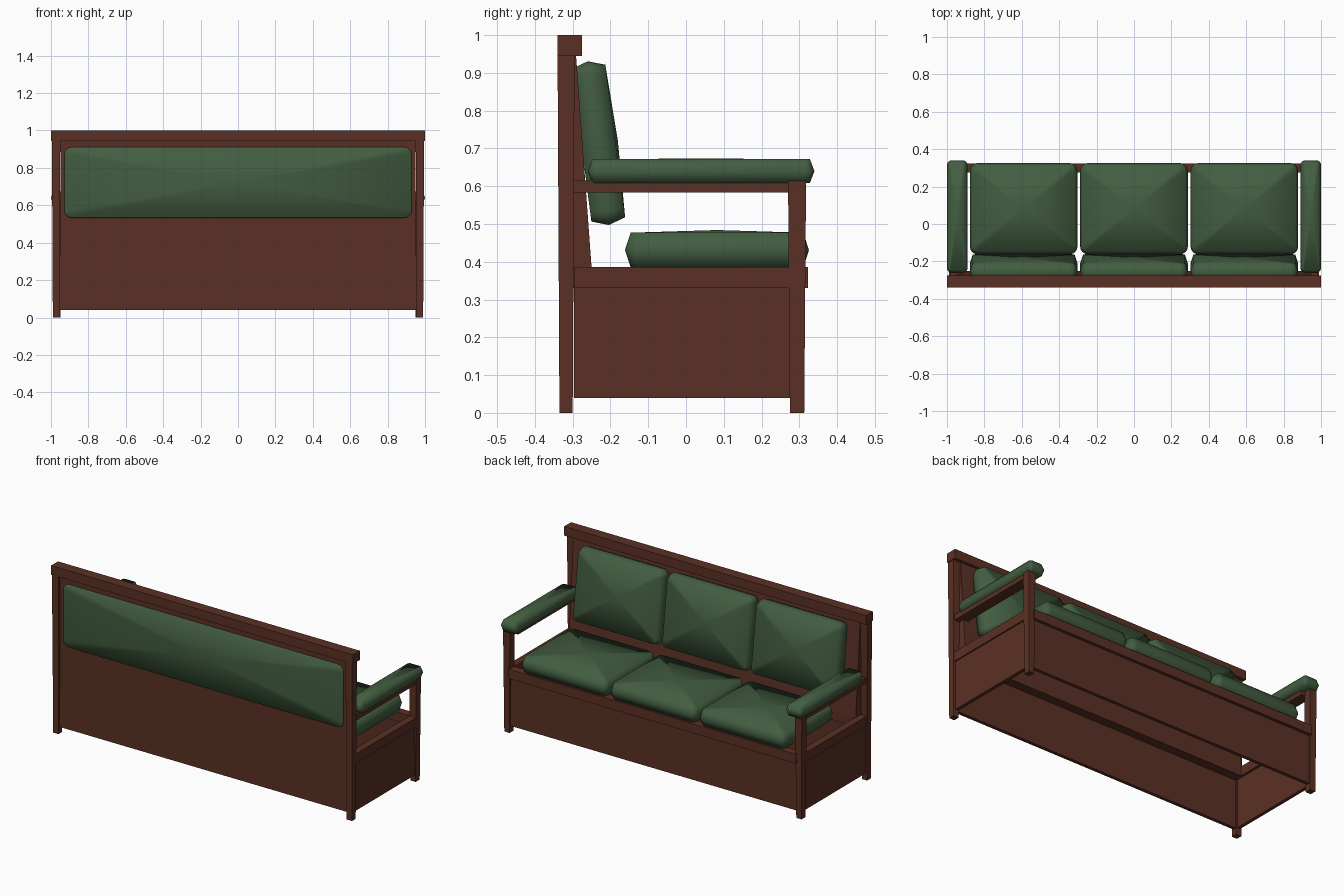
import bpy, bmesh, math
from mathutils import Matrix

if "Cube" in bpy.data.objects:
    bpy.data.objects.remove(bpy.data.objects["Cube"])


def material(name, rgb):
    m = bpy.data.materials.new(name)
    m.diffuse_color = (*rgb, 1)
    m.use_nodes = True
    m.node_tree.nodes["Principled BSDF"].inputs["Base Color"].default_value = m.diffuse_color
    return m


WOOD = material("wood", (0.105, 0.03, 0.018))
GREEN = material("green_fabric", (0.055, 0.11, 0.052))


def finish(name, bm, mat, smooth=False):
    bmesh.ops.recalc_face_normals(bm, faces=bm.faces)
    for f in bm.faces:
        f.smooth = smooth
    me = bpy.data.meshes.new(name)
    bm.to_mesh(me)
    bm.free()
    me.materials.append(mat)
    ob = bpy.data.objects.new(name, me)
    bpy.context.collection.objects.link(ob)
    return ob


def box(name, x, y, z, foot=0.0):
    """Box from (min, max) ranges; foot narrows the lower end."""
    bm = bmesh.new()
    bmesh.ops.create_cube(bm, size=1)
    for v in bm.verts:
        k = foot if v.co.z < 0 else 0
        v.co = [sum(r) / 2 + c * (r[1] - r[0] - 2 * k * (i < 2))
                for i, (r, c) in enumerate(zip((x, y, z), v.co))]
    return finish(name, bm, WOOD)


def cushion(name, loc, size, tilt=0, radius=0.04, inset=0.015, puff=0.007):
    """Rounded slab with a bulging rim and a low central peak."""
    sx, sy, sz = size
    bm = bmesh.new()
    rings = []
    for z, d in ((-sz / 2, inset), (0, 0), (sz / 2, inset)):
        ring = []
        for q, (cx, cy) in enumerate(((1, 1), (-1, 1), (-1, -1), (1, -1))):
            for i in range(5):
                a = math.radians(90 * q + 22.5 * i)
                ring.append(bm.verts.new((
                    cx * (sx / 2 - radius) + (radius - d) * math.cos(a),
                    cy * (sy / 2 - radius) + (radius - d) * math.sin(a), z)))
        rings.append(ring)
    n = len(rings[0])
    peak = bm.verts.new((0, 0, sz / 2 + puff))
    for i in range(n):
        j = (i + 1) % n
        for a, b in zip(rings, rings[1:]):
            bm.faces.new((a[i], a[j], b[j], b[i]))
        bm.faces.new((rings[2][i], rings[2][j], peak))
    bm.faces.new(rings[0][::-1])
    ob = finish(name, bm, GREEN, True)
    ob.matrix_world = Matrix.Translation(loc) @ Matrix.Rotation(math.radians(tilt), 4, 'X')
    return ob


# End frames: posts, rails, side panels and arm pads
for s, side in ((-1, "left"), (1, "right")):
    def sx(a, b):
        return tuple(sorted((s * a, s * b)))
    box("back_post_" + side, sx(0.95, 0.995), (-0.34, -0.295), (0, 0.95), 0.005)
    box("front_post_" + side, sx(0.945, 0.99), (0.27, 0.318), (0, 0.635), 0.005)
    box("side_panel_" + side, sx(0.96, 0.98), (-0.297, 0.275), (0.04, 0.33))
    box("side_rail_" + side, sx(0.945, 0.988), (-0.297, 0.275), (0.33, 0.386))
    box("arm_rail_" + side, sx(0.92, 0.985), (-0.297, 0.275), (0.583, 0.615))
    cushion("arm_pad_" + side, (s * 0.945, 0.04, 0.64), (0.11, 0.6, 0.063),
            radius=0.025, inset=0.012, puff=0.002)

# Long wooden parts
box("top_rail", (-1, 1), (-0.34, -0.275), (0.945, 1))
box("lower_back_panel", (-0.955, 0.955), (-0.325, -0.305), (0.04, 0.33))
box("front_panel", (-0.95, 0.95), (0.285, 0.305), (0.04, 0.33))
box("front_rail", (-0.955, 0.955), (0.275, 0.323), (0.33, 0.386))

# Sloping backrest panel, extruded from its side profile
bm = bmesh.new()
prof = [(-0.327, 0.33), (-0.25, 0.33), (-0.25, 0.386), (-0.291, 0.945), (-0.327, 0.945)]
ends = [[bm.verts.new((x, y, z)) for y, z in prof] for x in (-0.95, 0.95)]
for e in ends:
    bm.faces.new(e)
for i in range(len(prof)):
    j = (i + 1) % len(prof)
    bm.faces.new((ends[0][i], ends[0][j], ends[1][j], ends[1][i]))
finish("backrest_panel", bm, WOOD)

# Upholstery on the rear face
cushion("rear_pad", (0, -0.325, 0.722), (1.86, 0.38, 0.018), tilt=90,
        inset=0.006, puff=0.004)

# Seat and back cushions
for i, x in enumerate((-0.59, 0, 0.59)):
    cushion(f"seat_cushion_{i + 1}", (x, 0.082, 0.431), (0.575, 0.487, 0.092))
    cushion(f"back_cushion_{i + 1}", (x, -0.232, 0.714), (0.575, 0.437, 0.09), tilt=-82.6)
